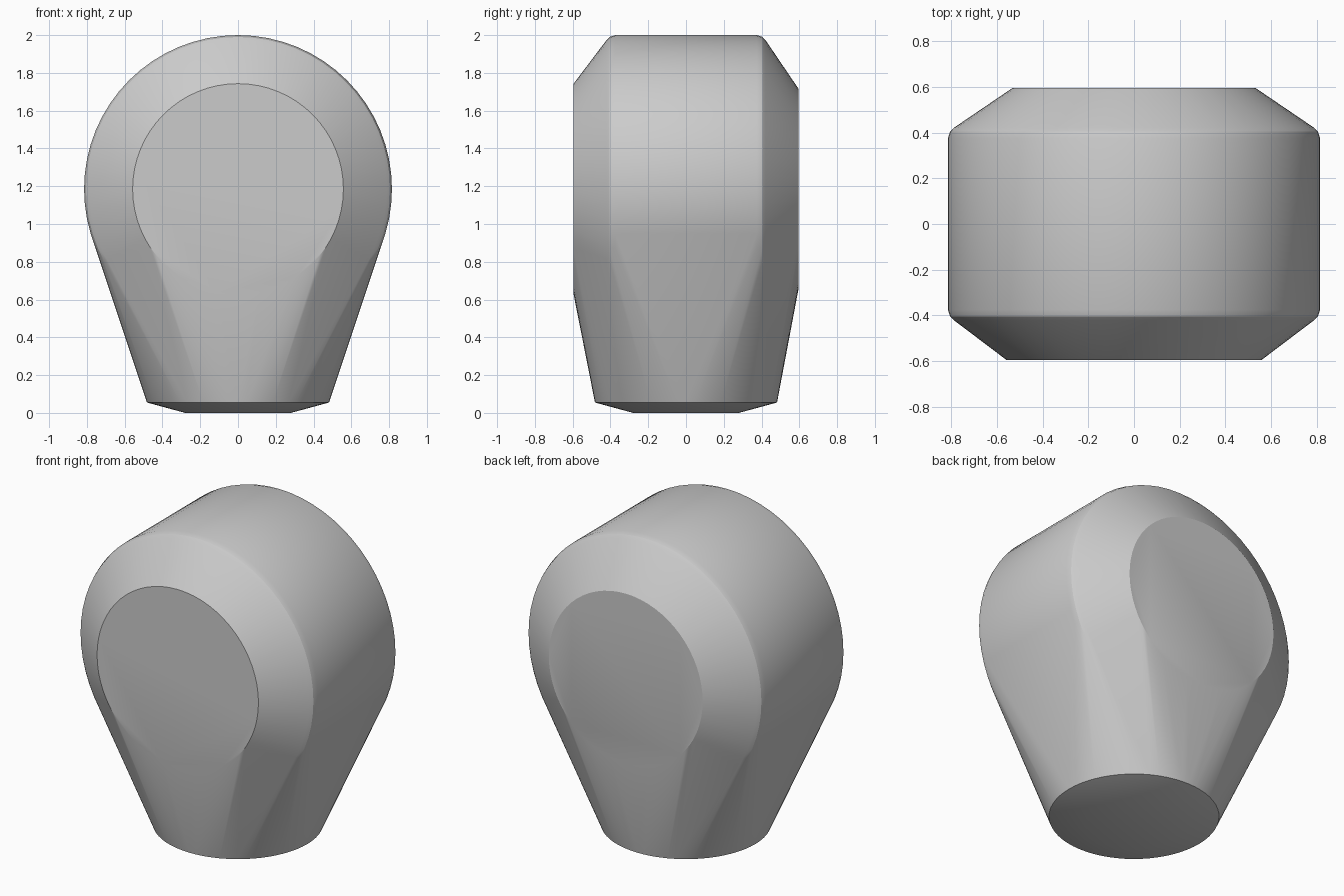
import bpy, bmesh, math

cube = bpy.data.objects.get("Cube")
if cube:
    bpy.data.objects.remove(cube, do_unlink=True)

SEGMENTS = 64
HEAD_Z = 1.185

# Plain grey material
grey = bpy.data.materials.new("plain grey")
grey.use_nodes = True
colour = (0.6, 0.6, 0.6, 1)
grey.diffuse_color = colour
grey.node_tree.nodes["Principled BSDF"].inputs["Base Color"].default_value = colour

bm = bmesh.new()


def ring(radius, place):
    for i in range(SEGMENTS):
        a = math.tau * i / SEGMENTS
        bm.verts.new(place(radius * math.cos(a), radius * math.sin(a)))


# Chamfered round head, lying along y: flat face radius, then the rounded rim
for side, face_radius in ((-1, 0.558), (1, 0.532)):
    for depth, radius in ((0.595, face_radius), (0.422, 0.787),
                          (0.405, 0.805), (0.375, 0.815)):
        ring(radius, lambda u, v: (u, side * depth, HEAD_Z + v))

# Round foot with a shallow chamfer underneath
for z, radius in ((0.065, 0.482), (0.055, 0.482), (0.0, 0.28)):
    ring(radius, lambda u, v: (u, v, z))

# Skin tightly around the head and foot
hull = bmesh.ops.convex_hull(bm, input=bm.verts[:])
loose = {v for v in hull["geom_interior"] + hull["geom_unused"]
         if isinstance(v, bmesh.types.BMVert) and v.is_valid}
bmesh.ops.delete(bm, geom=list(loose), context='VERTS')
bmesh.ops.dissolve_limit(bm, angle_limit=math.radians(0.5),
                         verts=bm.verts[:], edges=bm.edges[:])
bmesh.ops.recalc_face_normals(bm, faces=bm.faces[:])

mesh = bpy.data.meshes.new("tapered_knob")
bm.to_mesh(mesh)
bm.free()
mesh.materials.append(grey)
knob = bpy.data.objects.new("tapered_knob", mesh)
bpy.context.collection.objects.link(knob)

# Smooth curves, crisp chamfers
bpy.ops.object.select_all(action='DESELECT')
knob.select_set(True)
bpy.context.view_layer.objects.active = knob
bpy.ops.object.shade_smooth_by_angle(angle=math.radians(25))
